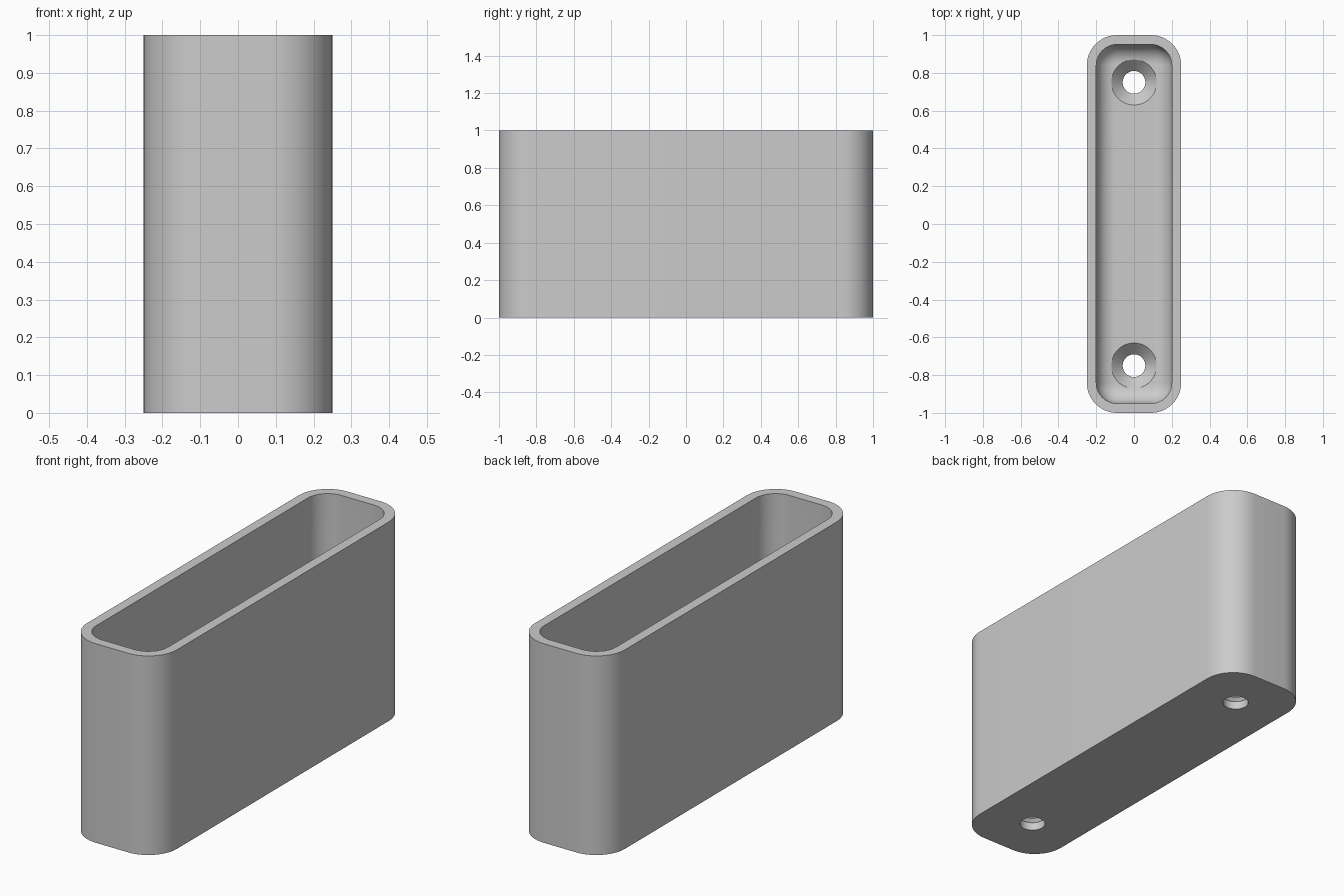
import bpy, bmesh
from math import sin, cos, pi

if "Cube" in bpy.data.objects:
    bpy.data.objects.remove(bpy.data.objects["Cube"], do_unlink=True)

HALF_X, HALF_Y, HEIGHT = 0.25, 1.0, 1.0
CORNER, WALL, FLOOR, FILLET = 0.16, 0.05, 0.1, 0.1
HOLE_R, SINK_R, HOLE_Y = 0.06, 0.12, 0.75

grey = bpy.data.materials.new("plain grey")
grey.use_nodes = True
colour = (0.6, 0.6, 0.6, 1)
grey.diffuse_color = colour
grey.node_tree.nodes["Principled BSDF"].inputs["Base Color"].default_value = colour


def rounded_ring(inset, z, steps=12):
    """Rounded rectangle, moved inward from the outer outline by inset."""
    r = CORNER - inset
    cx, cy = HALF_X - CORNER, HALF_Y - CORNER
    points = []
    for q, (sx, sy) in enumerate([(1, 1), (-1, 1), (-1, -1), (1, -1)]):
        for i in range(steps + 1):
            a = (q + i / steps) * pi / 2
            points.append((sx * cx + r * cos(a), sy * cy + r * sin(a), z))
    return points


def circle_ring(r, z, y, steps=64):
    return [(r * cos(2 * pi * i / steps), y + r * sin(2 * pi * i / steps), z)
            for i in range(steps)]


def loft(name, rings):
    """Closed solid skinned through rings, capped at both ends."""
    bm = bmesh.new()
    loops = [[bm.verts.new(p) for p in ring] for ring in rings]
    for low, high in zip(loops, loops[1:]):
        for i in range(len(low)):
            j = (i + 1) % len(low)
            bm.faces.new((low[i], low[j], high[j], high[i]))
    bm.faces.new(loops[0][::-1])
    bm.faces.new(loops[-1])
    bmesh.ops.recalc_face_normals(bm, faces=bm.faces)
    mesh = bpy.data.meshes.new(name)
    bm.to_mesh(mesh)
    bm.free()
    mesh.materials.append(grey)
    obj = bpy.data.objects.new(name, mesh)
    bpy.context.collection.objects.link(obj)
    return obj


# Open box: outer wall, rim, inner wall, then the fillet down to the floor
rings = [rounded_ring(0, 0), rounded_ring(0, HEIGHT), rounded_ring(WALL, HEIGHT)]
for k in range(11):
    a = k / 10 * pi / 2
    rings.append(rounded_ring(WALL + FILLET * (1 - cos(a)),
                              FLOOR + FILLET * (1 - sin(a))))
box = loft("open_box", rings)

bpy.ops.object.select_all(action="DESELECT")
box.select_set(True)
bpy.context.view_layer.objects.active = box

# Countersunk screw holes through the floor
for y in (-HOLE_Y, HOLE_Y):
    sink_bottom = FLOOR - (SINK_R - HOLE_R)
    cutter = loft("screw_hole_cutter", [
        circle_ring(HOLE_R, -0.05, y), circle_ring(HOLE_R, sink_bottom, y),
        circle_ring(SINK_R, FLOOR, y), circle_ring(SINK_R, FLOOR + 0.05, y)])
    cutter.hide_render = True
    cut = box.modifiers.new("screw_hole", "BOOLEAN")
    cut.operation = "DIFFERENCE"
    cut.solver = "EXACT"
    cut.object = cutter
    bpy.ops.object.modifier_apply(modifier=cut.name)
    bpy.data.objects.remove(cutter, do_unlink=True)

bpy.ops.object.shade_smooth_by_angle(angle=pi / 6)
